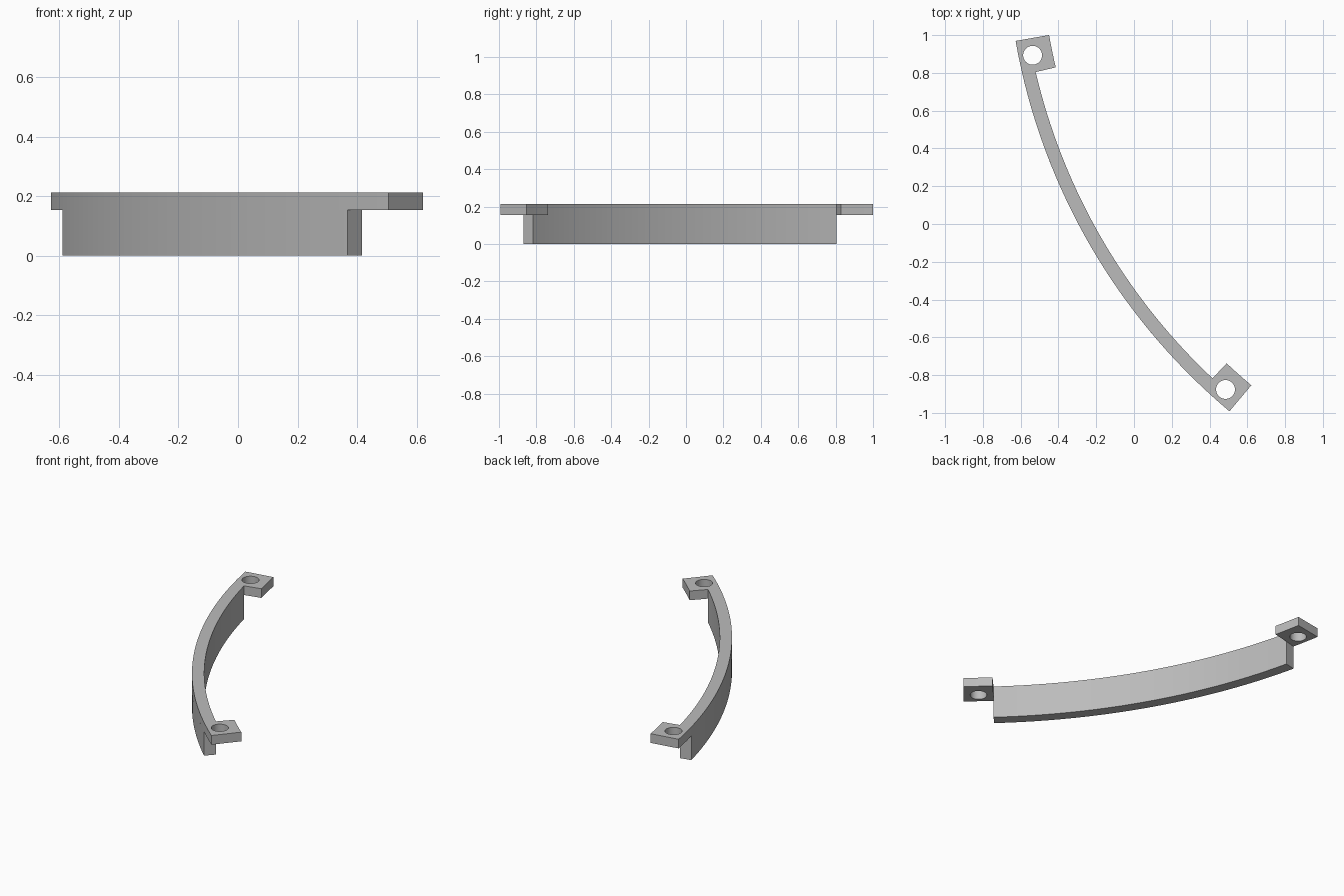
import bpy
from math import sin, cos, radians

cube = bpy.data.objects.get("Cube")
if cube:
    bpy.data.objects.remove(cube, do_unlink=True)

# Plan dimensions: everything lies on arcs about one centre
CX, CY = 2.633, 1.544
R_OUT, R_IN, R_PAD, R_HOLE = 3.31, 3.239, 3.13, 3.236
START, END, PAD = 190.0, 230.0, 3.2
Z_STEP, Z_TOP = 0.154, 0.213
HOLE = 0.05

grey = bpy.data.materials.new("plain grey")
grey.use_nodes = True
colour = (0.5, 0.5, 0.5, 1)
grey.diffuse_color = colour
grey.node_tree.nodes["Principled BSDF"].inputs["Base Color"].default_value = colour


def polar(r, deg):
    return CX + r * cos(radians(deg)), CY + r * sin(radians(deg))


def arc(r, a, b, steps):
    return [polar(r, a + (b - a) * i / steps) for i in range(steps + 1)]


def circle(centre, r, steps=40):
    x, y = centre
    return [(x + r * cos(radians(360 * i / steps)),
             y + r * sin(radians(360 * i / steps))) for i in range(steps)]


def plate(name, outlines, z0, z1):
    """Extrude closed outlines (first the border, then holes) from z0 to z1."""
    curve = bpy.data.curves.new(name, "CURVE")
    curve.dimensions = "2D"
    curve.fill_mode = "BOTH"
    curve.extrude = (z1 - z0) / 2
    for points in outlines:
        spline = curve.splines.new("POLY")
        spline.points.add(len(points) - 1)
        for p, (x, y) in zip(spline.points, points):
            p.co = (x, y, 0, 1)
        spline.use_cyclic_u = True
    obj = bpy.data.objects.new(name, curve)
    bpy.context.collection.objects.link(obj)
    obj.location.z = (z0 + z1) / 2
    bpy.ops.object.select_all(action="DESELECT")
    obj.select_set(True)
    bpy.context.view_layer.objects.active = obj
    bpy.ops.object.convert(target="MESH")
    obj = bpy.context.object
    obj.name = name
    # Weld the caps to the sides
    bpy.ops.object.mode_set(mode="EDIT")
    bpy.ops.mesh.select_all(action="SELECT")
    bpy.ops.mesh.remove_doubles(threshold=0.0001)
    bpy.ops.mesh.normals_make_consistent(inside=False)
    bpy.ops.object.mode_set(mode="OBJECT")
    obj.data.materials.clear()
    obj.data.materials.append(grey)
    bpy.ops.object.shade_smooth_by_angle(angle=radians(30))
    return obj


# Top rail with a drilled mounting pad at each end
border = (arc(R_OUT, START, END, 40)
          + arc(R_PAD, END, END - PAD, 4)
          + arc(R_IN, END - PAD, START + PAD, 34)
          + arc(R_PAD, START + PAD, START, 4))
holes = [circle(polar(R_HOLE, a), HOLE) for a in (START + PAD / 2, END - PAD / 2)]
plate("top_rail", [border] + holes, Z_STEP, Z_TOP)

# Curved wall hanging below the rail between the pads
wall = (arc(R_OUT, START + PAD, END - PAD, 34)
        + arc(R_IN, END - PAD, START + PAD, 34))
plate("curved_wall", [wall], 0, Z_STEP)
